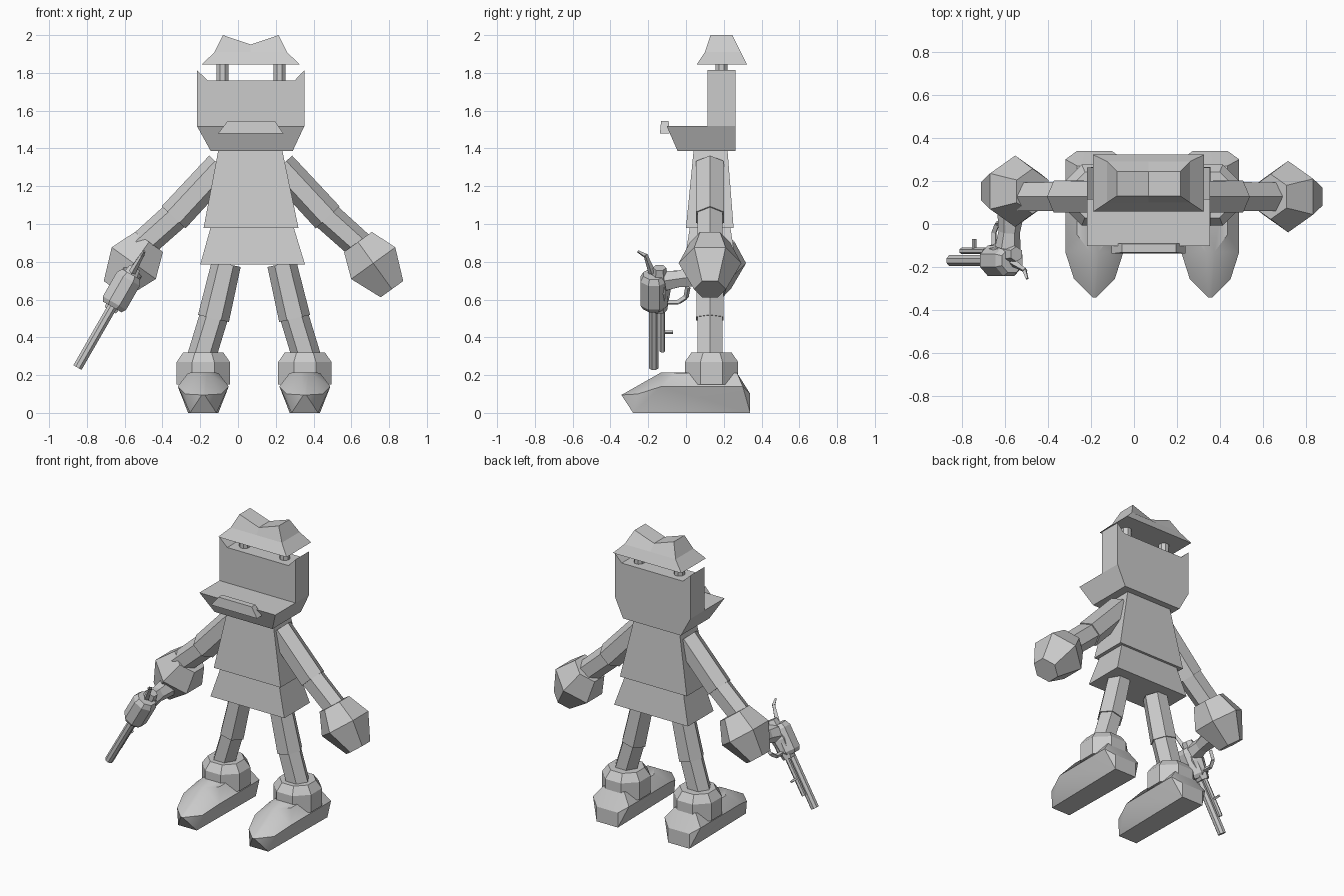
import bpy, bmesh, math
from mathutils import Vector

if "Cube" in bpy.data.objects:
    bpy.data.objects.remove(bpy.data.objects["Cube"])

grey = bpy.data.materials.new("plain grey")
grey.diffuse_color = (0.6, 0.6, 0.6, 1)
grey.use_nodes = True
grey.node_tree.nodes["Principled BSDF"].inputs["Base Color"].default_value = grey.diffuse_color


def finish(name, bm, smooth=None):
    bmesh.ops.recalc_face_normals(bm, faces=bm.faces)
    me = bpy.data.meshes.new(name)
    bm.to_mesh(me)
    bm.free()
    me.materials.append(grey)
    ob = bpy.data.objects.new(name, me)
    bpy.context.collection.objects.link(ob)
    if smooth:
        bpy.ops.object.select_all(action='DESELECT')
        ob.select_set(True)
        bpy.context.view_layer.objects.active = ob
        bpy.ops.object.shade_smooth_by_angle(angle=math.radians(smooth))
    return ob


def loft(name, rings, caps=None):
    """Skin a list of equal-length point rings; caps may split the last ring."""
    bm = bmesh.new()
    vs = [[bm.verts.new(p) for p in r] for r in rings]
    n = len(vs[0])
    for a, b in zip(vs, vs[1:]):
        for i in range(n):
            j = (i + 1) % n
            bm.faces.new((a[i], a[j], b[j], b[i]))
    bm.faces.new(vs[0])
    for c in caps or [range(n)]:
        bm.faces.new([vs[-1][i] for i in c])
    return finish(name, bm)


def hull(name, pts, smooth=None):
    bm = bmesh.new()
    for p in pts:
        bm.verts.new(p)
    bmesh.ops.convex_hull(bm, input=bm.verts)
    bmesh.ops.dissolve_limit(bm, angle_limit=0.02, verts=bm.verts, edges=bm.edges)
    return finish(name, bm, smooth)


def rect(z, x0, x1, y0, y1):
    return [(x0, y0, z), (x1, y0, z), (x1, y1, z), (x0, y1, z)]


def tube(name, a, b, stations, sides=6, phase=0.0, ref=(0, 1, 0)):
    """Faceted tube from a to b; stations are (fraction, radius) pairs."""
    a, b = Vector(a), Vector(b)
    d = (b - a).normalized()
    u = Vector(ref)
    u = (u - d * u.dot(d)).normalized()
    v = d.cross(u)
    rings = []
    for t, r in stations:
        c = a.lerp(b, t)
        angs = [phase + math.tau * k / sides for k in range(sides)]
        rings.append([c + r * (math.cos(q) * u + math.sin(q) * v) for q in angs])
    return loft(name, rings)


def extrude_y(name, prof, y0, y1):
    return loft(name, [[(x, y, z) for x, z in prof] for y in (y0, y1)])


# Hat: brim, crown and a valley across the top
def hat_ring(z, zm, x0, x1, y0, y1):
    m = 0.067
    return [(x0, y0, z), (m, y0, zm), (x1, y0, z), (x1, y1, z), (m, y1, zm), (x0, y1, z)]


loft("hat", [hat_ring(1.845, 1.845, -0.19, 0.325, 0.057, 0.322),
             hat_ring(1.91, 1.91, -0.125, 0.26, 0.10, 0.29),
             hat_ring(2.0, 1.95, -0.08, 0.215, 0.13, 0.245)],
     [(0, 1, 4, 5), (1, 2, 3, 4)])

# Eye posts between head and hat
for x in (-0.082, 0.22):
    tube("eye_post", (x, 0.188, 1.74), (x, 0.188, 1.86), [(0, 0.034), (1, 0.034)], 8, math.pi / 8)

# Head, jutting jaw and lip
extrude_y("head", [(-0.145, 1.387), (0.29, 1.387), (0.352, 1.52), (0.352, 1.815),
                   (0.30, 1.76), (-0.16, 1.76), (-0.218, 1.815), (-0.218, 1.52)], 0.113, 0.262)
loft("jaw", [rect(1.387, -0.145, 0.29, -0.045, 0.113), rect(1.52, -0.218, 0.352, -0.103, 0.113)])
loft("lip", [rect(1.48, -0.105, 0.24, -0.138, -0.087), rect(1.545, -0.055, 0.195, -0.132, -0.092)])

# Body and skirt
loft("torso", [rect(0.98, -0.182, 0.32, 0.0, 0.252), rect(1.387, -0.105, 0.235, 0.04, 0.22)])
loft("skirt", [rect(0.785, -0.20, 0.355, -0.01, 0.265), rect(0.982, -0.145, 0.295, 0.02, 0.235)])

# Arms and hands
HEX = math.pi / 6
for side, s in (("left", 1), ("right", -1)):
    def P(x, z, y=0.127, s=s):
        return (0.067 + s * (x - 0.067), y, z)
    tube(side + "_upper_arm", P(0.225, 1.305), P(0.475, 1.035), [(0, 0.084), (1, 0.086)], 6, HEX)
    tube(side + "_forearm", P(0.46, 1.05), P(0.65, 0.88), [(0, 0.078), (1, 0.076)], 6, HEX)
    dx, dy = (0, 0) if s == 1 else (-0.03, 0.025)
    tube(side + "_hand", P(0.635 + dx, 0.905, 0.127 + dy), P(0.815 + dx, 0.655, 0.127 + dy),
         [(0, 0.105), (0.45, 0.166), (1, 0.085)])

# Legs, ankles and shoes
for side, s in (("left", 1), ("right", -1)):
    def P(x, y, z, s=s):
        return (0.085 + s * (x - 0.085), y, z)
    tube(side + "_thigh", P(0.232, 0.127, 0.79), P(0.30, 0.127, 0.50), [(0, 0.078), (1, 0.084)], 6, HEX)
    tube(side + "_shin", P(0.298, 0.127, 0.51), P(0.368, 0.127, 0.28), [(0, 0.076), (1, 0.076)], 6, HEX)
    cx = 0.354
    tube(side + "_ankle", P(cx, 0.135, 0.15), P(cx, 0.135, 0.32),
         [(0, 0.153), (0.7, 0.153), (1, 0.115)], 8, math.pi / 8)
    half = [(0.08, 0.34, 0), (0.08, 0.34, 0.10), (0.135, 0.30, 0.14), (0.08, 0.27, 0.212),
            (0.08, -0.05, 0.212), (0.02, -0.13, 0.215), (0.135, -0.13, 0.14),
            (0.095, -0.255, 0.10), (0.07, -0.28, 0), (0.008, -0.342, 0.095)]
    hull(side + "_shoe", [P(cx + m * x, y, z) for x, y, z in half for m in (1, -1)], 32)

# Revolver: everything is placed along one slanted axis
tip = Vector((-0.85, -0.17, 0.24))
axis = Vector((0.5, 0, 0.87)).normalized()


def along(t, y=0.0):
    p = tip + axis * t
    return (p.x, p.y + y, p.z)


tube("gun_barrel", along(0), along(0.42), [(0, 0.027), (1, 0.027)], 8, math.pi / 8)
tube("gun_rod", along(0.10, 0.045), along(0.40, 0.045), [(0, 0.015), (1, 0.015)], 6)
tube("gun_sight", along(0.215, 0.05), along(0.215, 0.10), [(0, 0.010), (1, 0.010)], 4, 0, (1, 0, 0))
tube("gun_cylinder", along(0.37), along(0.57), [(0, 0.062), (0.12, 0.077), (0.85, 0.077), (1, 0.06)],
     8, math.pi / 8)
tube("gun_frame", along(0.35, 0.03), along(0.61, 0.03), [(0, 0.04), (0.5, 0.06), (1, 0.035)], 6)
tube("gun_hammer", along(0.58, -0.01), along(0.69, -0.045), [(0, 0.02), (0.7, 0.013), (1, 0.012)], 4)
tube("gun_hammer_spur", along(0.68, -0.04), along(0.71, -0.085), [(0, 0.013), (1, 0.007)], 4)

# Grip reaching back into the hand, with a trigger guard beside it
tube("gun_grip", along(0.53, 0.06), along(0.56, 0.24), [(0, 0.06), (0.4, 0.05), (1, 0.065)], 6, 0, (1, 0, 0))
guard = [along(0.40, 0.07), along(0.40, 0.13), along(0.43, 0.17), along(0.49, 0.18)]
for a, b in zip(guard, guard[1:]):
    tube("trigger_guard", a, b, [(0, 0.014), (1, 0.014)], 4, 0, (0.87, 0, -0.5))
